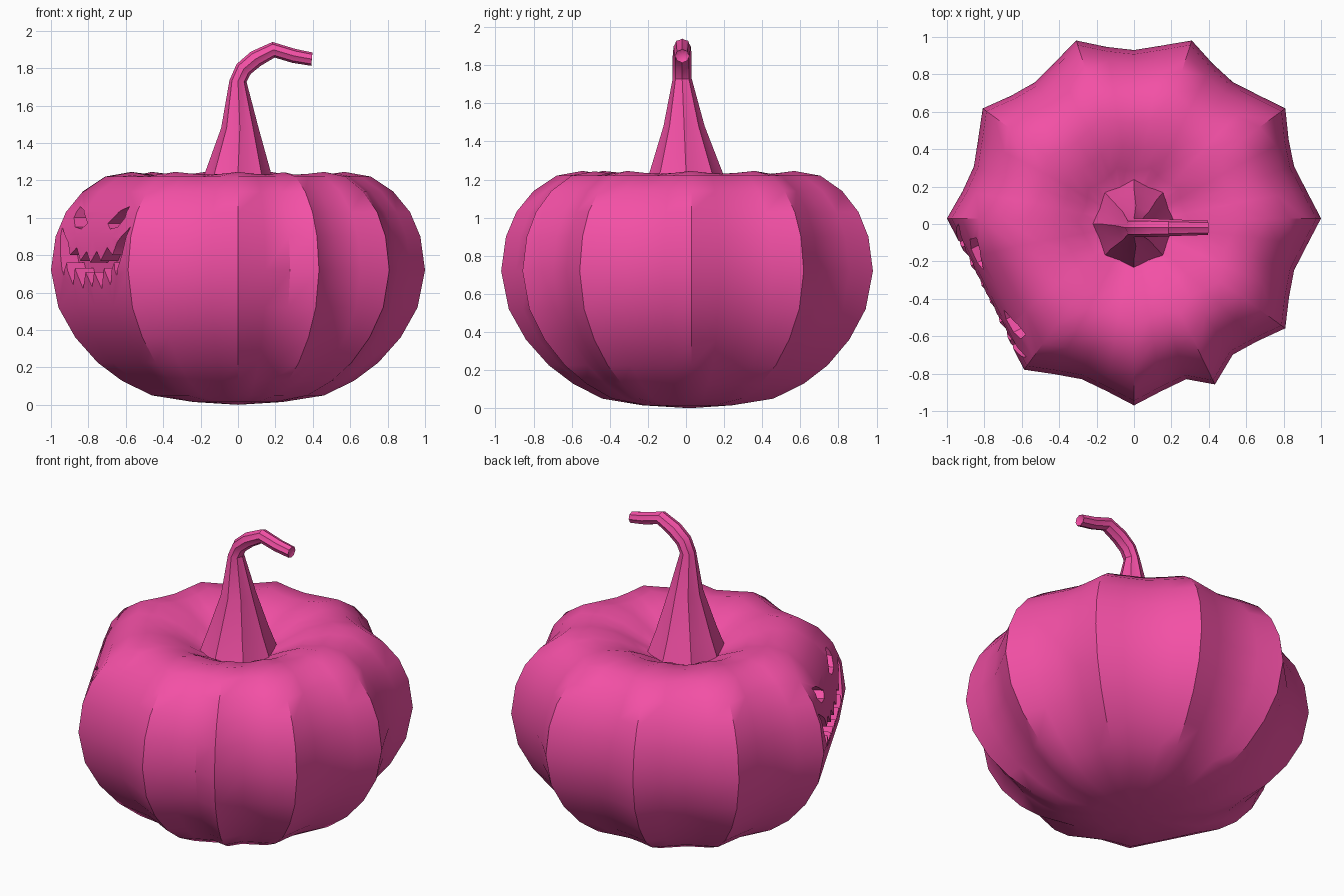
import bpy, bmesh
from math import radians, cos, sin
from mathutils import Vector

if "Cube" in bpy.data.objects:
    bpy.data.objects.remove(bpy.data.objects["Cube"])

CY = 0.03  # body axis offset

skin = bpy.data.materials.new("pink_skin")
skin.diffuse_color = (0.9, 0.08, 0.38, 1)
skin.use_nodes = True
skin.node_tree.nodes["Principled BSDF"].inputs["Base Color"].default_value = skin.diffuse_color


def make_object(name, rings, cap_start, cap_end):
    """Loft closed rings of points; caps are centre points."""
    bm = bmesh.new()
    rows = [[bm.verts.new(p) for p in ring] for ring in rings]
    n = len(rows[0])
    for a, b in zip(rows, rows[1:]):
        for i in range(n):
            j = (i + 1) % n
            bm.faces.new((a[i], a[j], b[j], b[i]))
    for row, centre in ((rows[0], cap_start), (rows[-1], cap_end)):
        c = bm.verts.new(centre)
        for i in range(n):
            bm.faces.new((row[i], row[(i + 1) % n], c))
    bmesh.ops.recalc_face_normals(bm, faces=bm.faces)
    mesh = bpy.data.meshes.new(name)
    bm.to_mesh(mesh)
    bm.free()
    mesh.materials.append(skin)
    ob = bpy.data.objects.new(name, mesh)
    bpy.context.collection.objects.link(ob)
    return ob


def select(ob):
    bpy.ops.object.select_all(action='DESELECT')
    ob.select_set(True)
    bpy.context.view_layer.objects.active = ob


# Rib outline as (angle, radius): sharp ridges, rounded valleys
outline = []
for k in range(5):
    a = 36 * k
    outline += [(a, 1), (a + 9, .935), (a + 18, .90), (a + 27, .928)]
# flat carved panel from 180 to 234 degrees
for a in (180, 193.5, 207, 220.5):
    outline.append((a, cos(radians(27)) / cos(radians(a - 207))))
outline += [(234, 1), (243, .935), (252, .904), (261, .935), (270, 1),
            (279, .935), (288, .904), (296, .988), (306, .90), (315, .93),
            (324, 1), (333, .93), (342, .90), (351, .935)]

# Body profile: radius, height, rib strength, valley drop
profile = [(.24, .015, .4, 0), (.46, .05, .9, 0), (.62, .128, 1, 0),
           (.75, .225, 1, 0), (.87, .36, 1, 0), (.96, .52, 1, 0),
           (1.0, .72, 1, 0), (.975, .90, 1, 0), (.92, 1.03, 1, 0),
           (.83, 1.14, 1, 0), (.71, 1.22, 1, 0), (.57, 1.245, 1, .015),
           (.42, 1.225, 1, .03), (.30, 1.17, 1, .03), (.20, 1.11, 1, .01)]
rings = []
for r, z, k, drop in profile:
    ring = []
    for a, f in outline:
        rr = r * (1 - k * (1 - f))
        t = radians(a)
        ring.append((rr * cos(t), CY * min(1, r * 1.5) + rr * sin(t),
                     z - drop * (1 - f) / .1))
    rings.append(ring)
body = make_object("pumpkin_body", rings, (0, .02, 0), (0, 0, 1.09))

# Carved face: prisms pushed into the flat panel
N = Vector((cos(radians(207)), sin(radians(207)), 0))
T = Vector((-N.y, N.x, 0))


def carve(name, pts, depth):
    def ring(d):
        return [N * d + T * s + Vector((0, CY, z)) for s, z in pts]
    mid = (sum(p[0] for p in pts) / len(pts), sum(p[1] for p in pts) / len(pts))
    bm = bmesh.new()
    a = [bm.verts.new(p) for p in ring(depth)]
    b = [bm.verts.new(p) for p in ring(1.1)]
    bm.faces.new(a)
    bm.faces.new(b[::-1])
    for i in range(len(a)):
        j = (i + 1) % len(a)
        bm.faces.new((a[j], a[i], b[i], b[j]))
    bmesh.ops.recalc_face_normals(bm, faces=bm.faces)
    mesh = bpy.data.meshes.new(name)
    bm.to_mesh(mesh)
    bm.free()
    cutter = bpy.data.objects.new(name, mesh)
    bpy.context.collection.objects.link(cutter)
    cutter.hide_render = True
    mod = body.modifiers.new(name, 'BOOLEAN')
    mod.operation = 'DIFFERENCE'
    mod.solver = 'EXACT'
    mod.object = cutter
    select(body)
    bpy.ops.object.modifier_apply(modifier=name)
    bpy.data.objects.remove(cutter)


eye = [(.12, .97), (.17, .94), (.25, .95), (.30, 1.0), (.29, 1.06), (.22, 1.04)]
carve("eye_right", eye, .72)
carve("eye_left", [(-s, z) for s, z in reversed(eye)], .72)

# Grinning mouth with zigzag teeth, mirrored about the panel centre
upper = [(0, .76), (.06, .82), (.12, .77), (.18, .84), (.25, .80), (.29, .87), (.40, .95)]
lower = [(.36, .80), (.31, .69), (.28, .76), (.22, .64), (.17, .73), (.11, .62), (.05, .71)]
half = upper + lower
mouth = half + [(0, .63)] + [(-s, z) for s, z in reversed(half[1:])]
carve("mouth", mouth, .78)

# Stem: fluted rings along a bent path (x, y, z, tilt, radius)
path = [(0, 0, 1.08, 0, .235), (0, 0, 1.245, 0, .175), (.01, -.01, 1.48, 0, .10),
        (0, -.02, 1.73, 5, .046), (.03, -.02, 1.795, 35, .046),
        (.095, -.02, 1.85, 55, .046), (.19, -.02, 1.898, 82, .042),
        (.30, -.02, 1.865, 105, .038), (.395, -.02, 1.848, 95, .036)]
rings = []
for x, y, z, tilt, r in path:
    t = radians(tilt)
    side = Vector((cos(t), 0, -sin(t)))
    ring = []
    for i in range(16):
        a = radians(22.5 * i)
        rr = r * (1 if i % 2 == 0 else .88)
        ring.append(Vector((x, y, z)) + side * rr * cos(a) + Vector((0, rr * 1.08 * sin(a), 0)))
    rings.append(ring)
stem = make_object("stem", rings, (0, 0, 1.08), (.375, -.02, 1.85))

for ob in (body, stem):
    select(ob)
    bpy.ops.object.shade_smooth_by_angle(angle=radians(35))
